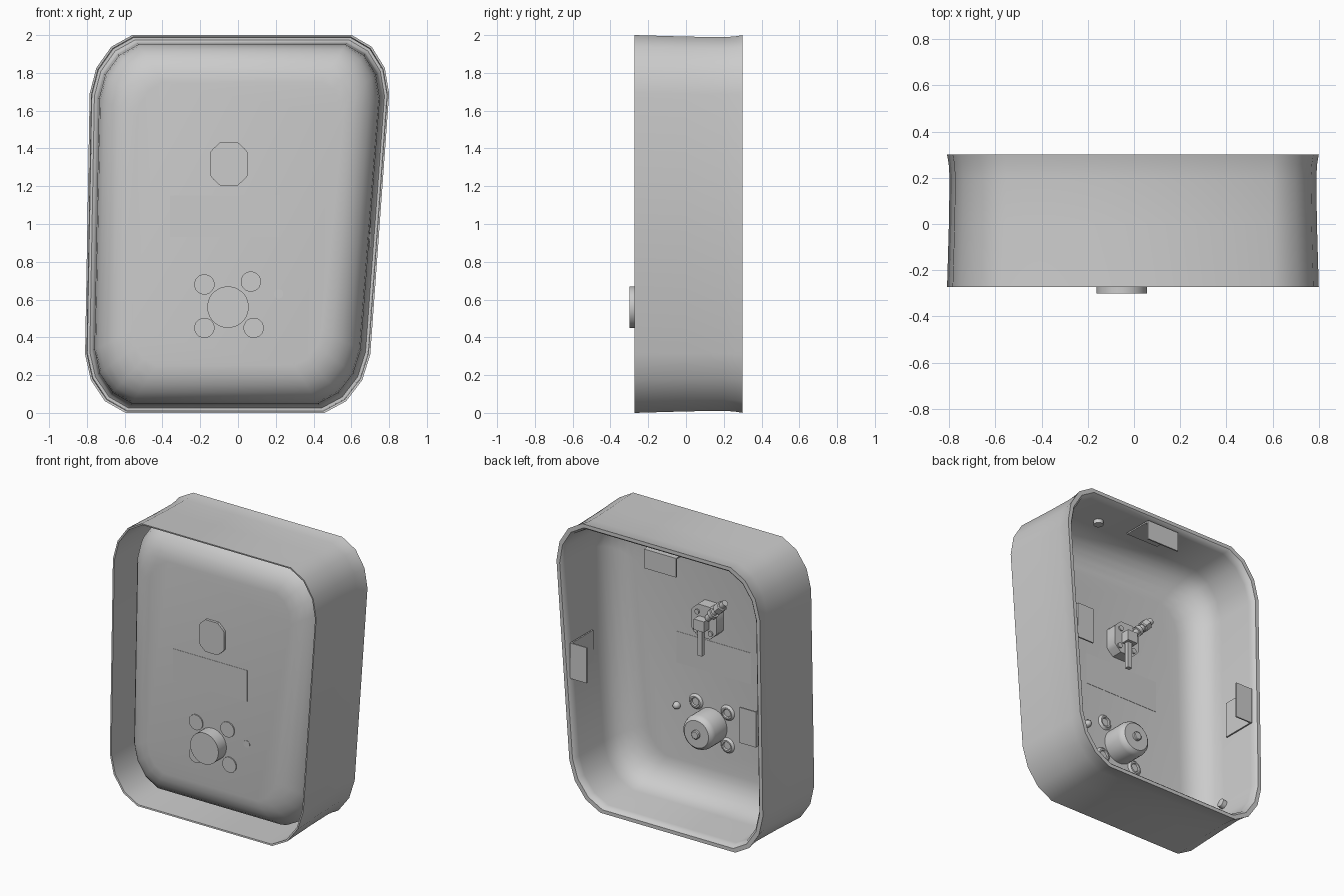
import bpy, bmesh, math
from mathutils import Vector

if "Cube" in bpy.data.objects:
    bpy.data.objects.remove(bpy.data.objects["Cube"])

FLOOR = -0.21


def finish(name, bm, angle=40):
    bmesh.ops.recalc_face_normals(bm, faces=bm.faces)
    me = bpy.data.meshes.new(name)
    bm.to_mesh(me)
    bm.free()
    ob = bpy.data.objects.new(name, me)
    bpy.context.collection.objects.link(ob)
    bpy.ops.object.select_all(action='DESELECT')
    bpy.context.view_layer.objects.active = ob
    ob.select_set(True)
    bpy.ops.object.shade_smooth_by_angle(angle=math.radians(angle))
    return ob


def outline(inset):
    """Leaning rounded outline in x/z, moved inwards by inset."""
    i = inset
    corners = [(-0.78 + i, 2 - i, 1, -1), (0.8225 - i, 2 - i, -1, -1),
               (0.678 - i, i, -1, 1), (-0.815 + i, i, 1, 1)]
    arc = [(0, 0), (0.5, 0.2), (0.85, 0.56), (1, 1)]
    k = 1 - 1.6 * i
    rx, rz = 0.22 * k, 0.31 * k
    pts = []
    for n, (x, z, u, v) in enumerate(corners):
        other = corners[3 - n]
        side = (Vector((other[0], other[1])) - Vector((x, z))).normalized()
        part = [Vector((x + u * rx * (1 - p), z)) + side * rz * q for p, q in arc]
        pts += part if n in (1, 3) else part[::-1]
    return pts


def revolve(name, center, profile, sides=24, axis=(0, 1, 0), angle=40):
    """Turned part: profile of (radius, distance along axis), capped at both ends."""
    bm = bmesh.new()
    rot = Vector((0, 0, 1)).rotation_difference(Vector(axis))
    rings = []
    for r, h in profile:
        rings.append([bm.verts.new(Vector(center) + rot @ Vector((
            r * math.cos(2 * math.pi * (k + .5) / sides),
            r * math.sin(2 * math.pi * (k + .5) / sides), h))) for k in range(sides)])
    for a, b in zip(rings, rings[1:]):
        for k in range(sides):
            bm.faces.new((a[k], a[(k + 1) % sides], b[(k + 1) % sides], b[k]))
    bm.faces.new(rings[0])
    bm.faces.new(rings[-1])
    return finish(name, bm, angle)


def box(name, lo, hi):
    bm = bmesh.new()
    bmesh.ops.create_cube(bm, size=1)
    for v in bm.verts:
        v.co = Vector([l + (h - l) * (c + .5) for l, h, c in zip(lo, hi, v.co)])
    return finish(name, bm)


# Housing: thin outer skirt, rounded rim and filleted tray in one lofted skin
profile = [(0.014, 0.27), (0.010, -0.27), (0, -0.272), (0.008, 0.0), (0.011, 0.2),
           (0.007, 0.26), (0, 0.30), (0.025, 0.30), (0.038, 0.285), (0.043, 0.25)]
for k in range(7):
    t = math.pi / 2 * k / 6
    profile.append((0.25 - 0.2 * math.cos(t), FLOOR + 0.2 - 0.2 * math.sin(t)))
bm = bmesh.new()
loops = [[bm.verts.new((p.x, y, p.y)) for p in outline(i)] for i, y in profile]
for a, b in zip(loops, loops[1:]):
    n = len(a)
    for k in range(n):
        bm.faces.new((a[k], a[(k + 1) % n], b[(k + 1) % n], b[k]))
bm.faces.new(loops[-1])
finish("housing", bm)

# Motor with front knob and shaft end
revolve("front_knob", (-0.053, FLOOR, 0.56), [(0.11, -0.09), (0.11, 0.01)], 32)
revolve("motor_body", (-0.053, FLOOR, 0.56),
        [(0.12, 0), (0.12, 0.13), (0.112, 0.155), (0.095, 0.17), (0.09, 0.17)], 32)
revolve("motor_shaft_end", (-0.053, FLOOR, 0.56), [(0.03, 0.16), (0.03, 0.185), (0.024, 0.19)], 16)

# Four mounting bosses around the motor
for x, z in [(-0.178, 0.68), (0.068, 0.695), (-0.178, 0.45), (0.083, 0.45)]:
    revolve("mount_boss", (x, FLOOR, z),
            [(0.054, -0.008), (0.054, 0.0), (0.04, 0.014), (0.03, 0.014), (0.026, 0.004)], 16)

# Indicator lamp
revolve("indicator_lamp", (0.215, FLOOR, 0.63),
        [(0.025, -0.002), (0.025, 0.01), (0.018, 0.026), (0.008, 0.032)], 12)

# Thin label plate lying in the tray floor
box("label_plate", (-0.36, FLOOR - 0.002, 0.93), (0.22, FLOOR + 0.002, 1.15))

# Lock body: a square with cut corners, passing through the floor
bm = bmesh.new()
cx, cz, w, h, c = -0.048, 1.318, 0.098, 0.113, 0.05
shape = [(w, h - c), (w - 0.015, h - 0.015 - c / 3), (w - c, h)]
pts = []
for sx, sz, rev in [(1, 1, 0), (-1, 1, 1), (-1, -1, 0), (1, -1, 1)]:
    pts += [(cx + sx * x, cz + sz * z) for x, z in (shape[::-1] if rev else shape)]
f = bm.faces.new([bm.verts.new((x, FLOOR - 0.018, z)) for x, z in pts])
ext = bmesh.ops.extrude_face_region(bm, geom=[f], use_keep_orig=True)
bmesh.ops.translate(bm, vec=(0, 0.098, 0),
                    verts=[g for g in ext['geom'] if isinstance(g, bmesh.types.BMVert)])
finish("lock_body", bm)
back = FLOOR + 0.08

# Lock screws, lug and hanging lever
for dx, dz in [(-0.055, 0.06), (-0.055, -0.07), (0.06, -0.07), (0.05, 0.06)]:
    revolve("lock_screw", (cx + dx, back, cz + dz), [(0.018, -0.005), (0.018, 0.01)], 10)
box("lock_lug", (-0.09, back - 0.01, 1.275), (-0.01, back + 0.06, 1.35))
box("lock_lever", (-0.06, back + 0.01, 1.09), (-0.025, back + 0.04, 1.29))

# Terminal arm with hexagonal nut
arm = Vector((-0.115, 0.01, 0.12)).normalized()
start = Vector((-0.085, back + 0.01, 1.355))
revolve("terminal_arm", start, [(0.022, 0), (0.022, 0.21)], 12, arm)
revolve("terminal_collar", start, [(0.034, 0.05), (0.034, 0.08)], 12, arm)
revolve("terminal_nut", start, [(0.03, 0.115), (0.038, 0.12), (0.038, 0.17), (0.03, 0.175)],
        6, arm, 20)

# Angle clips on the walls: a base on the wall and a plate flush with the rim
box("top_clip_base", (-0.125, 0.08, 1.935), (0.125, 0.29, 1.945))
box("top_clip_plate", (-0.125, 0.28, 1.81), (0.125, 0.29, 1.945))
for side, wall, z in [(1, 0.705, 1.0), (-1, -0.745, 0.9)]:
    x0, x1 = sorted((wall, wall - side * 0.01))
    box("side_clip_base", (x0, 0.04, z - 0.125), (x1, 0.285, z + 0.125))
    x0, x1 = sorted((wall, wall - side * 0.13))
    box("side_clip_plate", (x0, 0.275, z - 0.125), (x1, 0.285, z + 0.125))

# Small grommets in the top wall and lower corner
revolve("top_grommet", (0.355, 0.07, 1.935), [(0.032, -0.012), (0.032, 0.015), (0.02, 0.015)],
        14, (0, 0, 1))
revolve("corner_grommet", (-0.735, 0.0, 0.3), [(0.03, -0.015), (0.03, 0.015), (0.02, 0.02)],
        14, (1, 0, 0.2))
